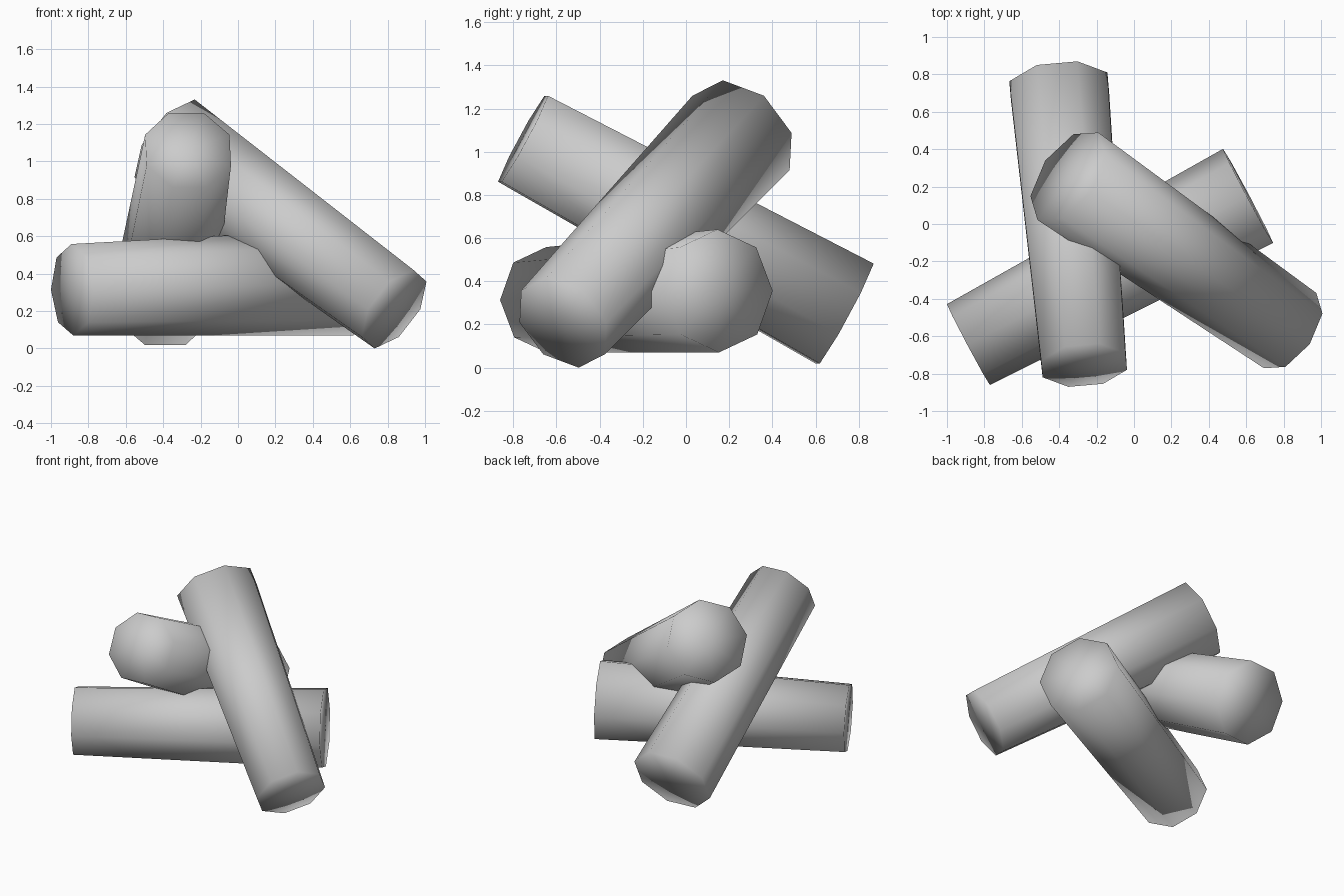
import bpy
import math
from mathutils import Vector, Matrix

SMALL, LARGE, SIDES = 0.245, 0.285, 8

cube = bpy.data.objects.get("Cube")
if cube:
    bpy.data.objects.remove(cube, do_unlink=True)

grey = bpy.data.materials.new("plain grey")
grey.use_nodes = True
grey.diffuse_color = (0.6, 0.6, 0.6, 1)
grey.node_tree.nodes["Principled BSDF"].inputs["Base Color"].default_value = (0.6, 0.6, 0.6, 1)


def log(name, thin, thick, turn):
    """Tapered eight-sided log; turn is measured from the upright direction."""
    thin, thick = Vector(thin), Vector(thick)
    axis = thick - thin
    w = axis.normalized()
    side = w.cross(Vector((0, 0, 1))).normalized()
    up = side.cross(w)
    bpy.ops.mesh.primitive_cone_add(vertices=SIDES, radius1=SMALL, radius2=LARGE,
                                    depth=axis.length, end_fill_type='TRIFAN')
    ob = bpy.context.object
    ob.name = name
    # columns: cone x, y, z directions
    frame = Matrix((side, w.cross(side), w)).transposed()
    spin = Matrix.Rotation(turn, 3, 'Z')
    ob.matrix_world = Matrix.Translation((thin + thick) / 2) @ (frame @ spin).to_4x4()
    ob.data.materials.append(grey)
    bpy.ops.object.shade_smooth()
    return ob


# Three logs leaning across each other
log("low_log", (-0.885, -0.645, 0.313), (0.61, 0.15, 0.355), 0)
log("front_to_back_log", (-0.267, -0.755, 1.06), (-0.40, 0.735, 0.25), math.pi / SIDES)
log("leaning_log", (0.835, -0.57, 0.209), (-0.353, 0.255, 1.087), 0)
